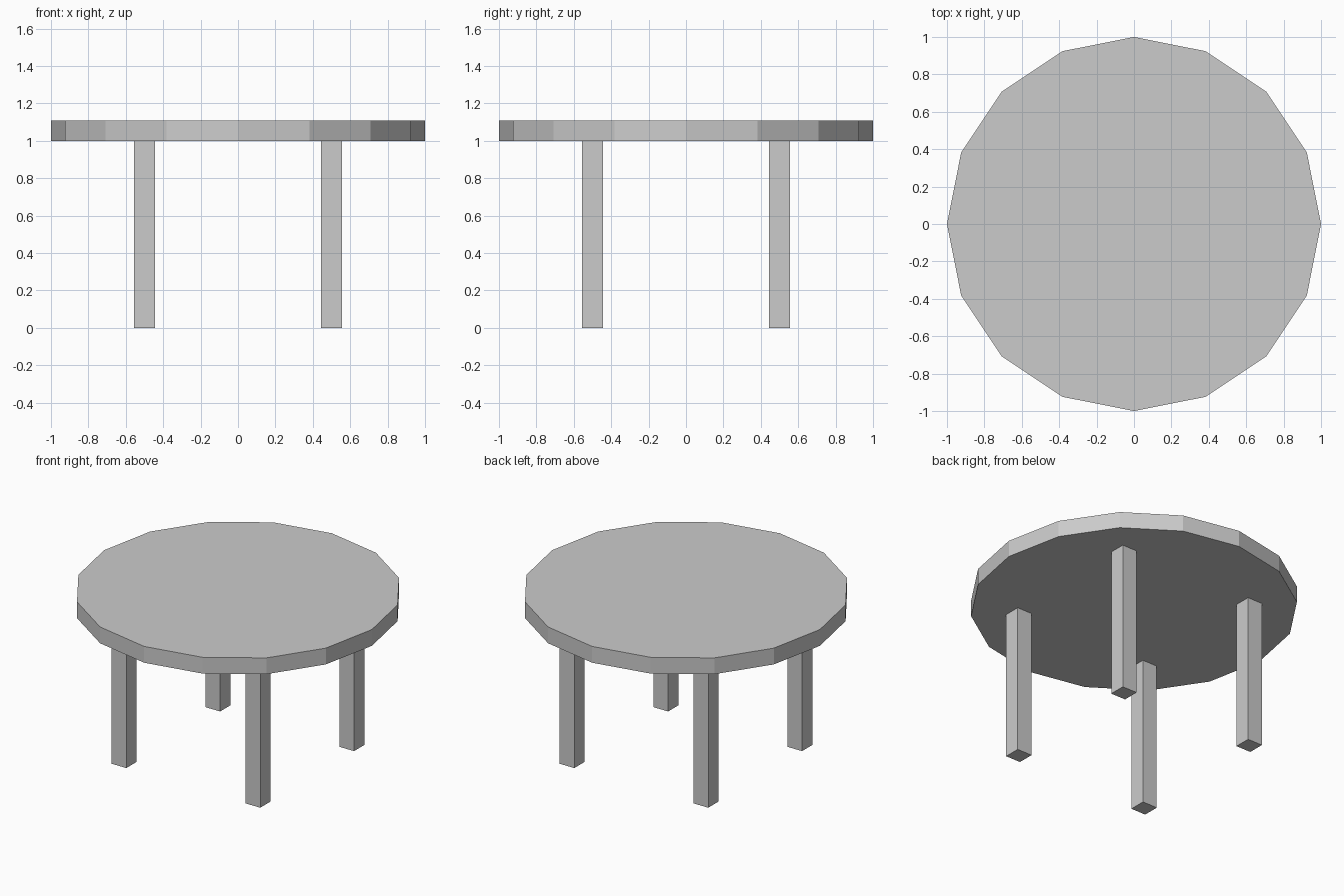
import bpy

if "Cube" in bpy.data.objects:
    bpy.data.objects.remove(bpy.data.objects["Cube"])

TOP_Z, THICK = 1.0, 0.11      # underside height and thickness of the table top
LEG_W, LEG_POS = 0.11, 0.5    # leg width and offset from the centre

grey = bpy.data.materials.new("plain grey")
grey.diffuse_color = (0.6, 0.6, 0.6, 1)
grey.use_nodes = True
grey.node_tree.nodes["Principled BSDF"].inputs["Base Color"].default_value = grey.diffuse_color


def finish(name):
    obj = bpy.context.object
    obj.name = name
    obj.data.materials.append(grey)
    return obj


# Sixteen-sided table top, with a corner on each axis
bpy.ops.mesh.primitive_cylinder_add(vertices=16, radius=1, depth=THICK,
                                    location=(0, 0, TOP_Z + THICK / 2))
finish("table_top")

# Four square legs
for side, sx in (("left", -1), ("right", 1)):
    for end, sy in (("front", -1), ("back", 1)):
        bpy.ops.mesh.primitive_cube_add(size=1, location=(sx * LEG_POS, sy * LEG_POS, TOP_Z / 2))
        leg = finish(f"{end}_{side}_leg")
        leg.scale = (LEG_W, LEG_W, TOP_Z)
